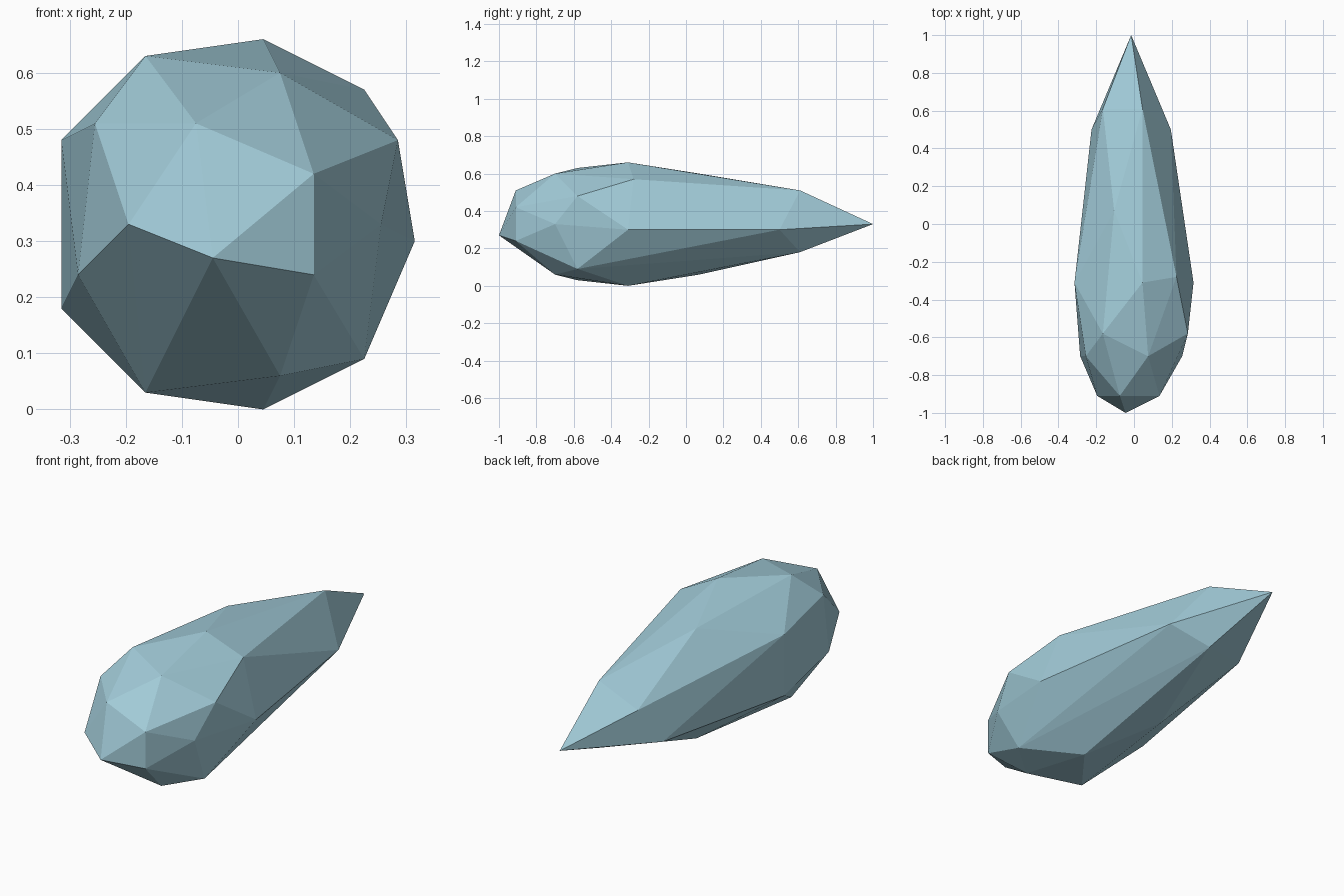
import bpy
import bmesh

# Remove the default object
default_cube = bpy.data.objects.get("Cube")
if default_cube:
    bpy.data.objects.remove(default_cube, do_unlink=True)

# Cross-sections along the length; points are cells of a modelling grid
GRID = 0.03
sections = [
    (-1.0, [(-2, 9)]),                                        # blunt nose
    (-0.91, [(-7, 11), (-3, 17), (4, 14), (4, 8)]),           # nose ring
    (-0.7, [(2, 20), (8, 11), (2, 2), (-10, 8), (-9, 17)]),   # shoulder ring
    (-0.58, [(-6, 21), (9, 16), (7, 3), (-6, 1)]),            # front of belly
    (-0.31, [(1, 22), (10, 10), (1, 0), (-11, 6), (-11, 16)]),  # widest ring
    (-0.28, [(7, 19)]),                                       # side ridge
    (0.07, [(-4, 20), (-4, 2)]),                              # long ridges
    (0.5, [(6, 10), (-8, 8)]),                                # tail sides
    (0.61, [(1, 17), (1, 6), (-6, 14)]),                      # tail ring
    (1.0, [(-1, 11)]),                                        # pointed tail
]


def make_material(name, color):
    """Plain single-colour material."""
    material = bpy.data.materials.new(name)
    material.use_nodes = True
    material.diffuse_color = color
    shader = material.node_tree.nodes["Principled BSDF"]
    shader.inputs["Base Color"].default_value = color
    shader.inputs["Roughness"].default_value = 0.8
    return material


def make_hull(name, rings, material):
    """Wrap the cross-sections in a faceted convex skin."""
    bm = bmesh.new()
    for y, points in rings:
        for column, row in points:
            bm.verts.new(((column + 0.5) * GRID, y, row * GRID))
    bmesh.ops.convex_hull(bm, input=list(bm.verts))
    # Drop anything the skin did not use
    loose = [v for v in bm.verts if not v.link_faces]
    bmesh.ops.delete(bm, geom=loose, context="VERTS")
    bmesh.ops.recalc_face_normals(bm, faces=list(bm.faces))
    for face in bm.faces:
        face.smooth = False
    mesh = bpy.data.meshes.new(name)
    bm.to_mesh(mesh)
    bm.free()
    mesh.materials.append(material)
    obj = bpy.data.objects.new(name, mesh)
    bpy.context.collection.objects.link(obj)
    return obj


# Faceted teardrop
pale_blue = make_material("pale_blue", (0.36, 0.60, 0.69, 1.0))
make_hull("teardrop_body", sections, pale_blue)
